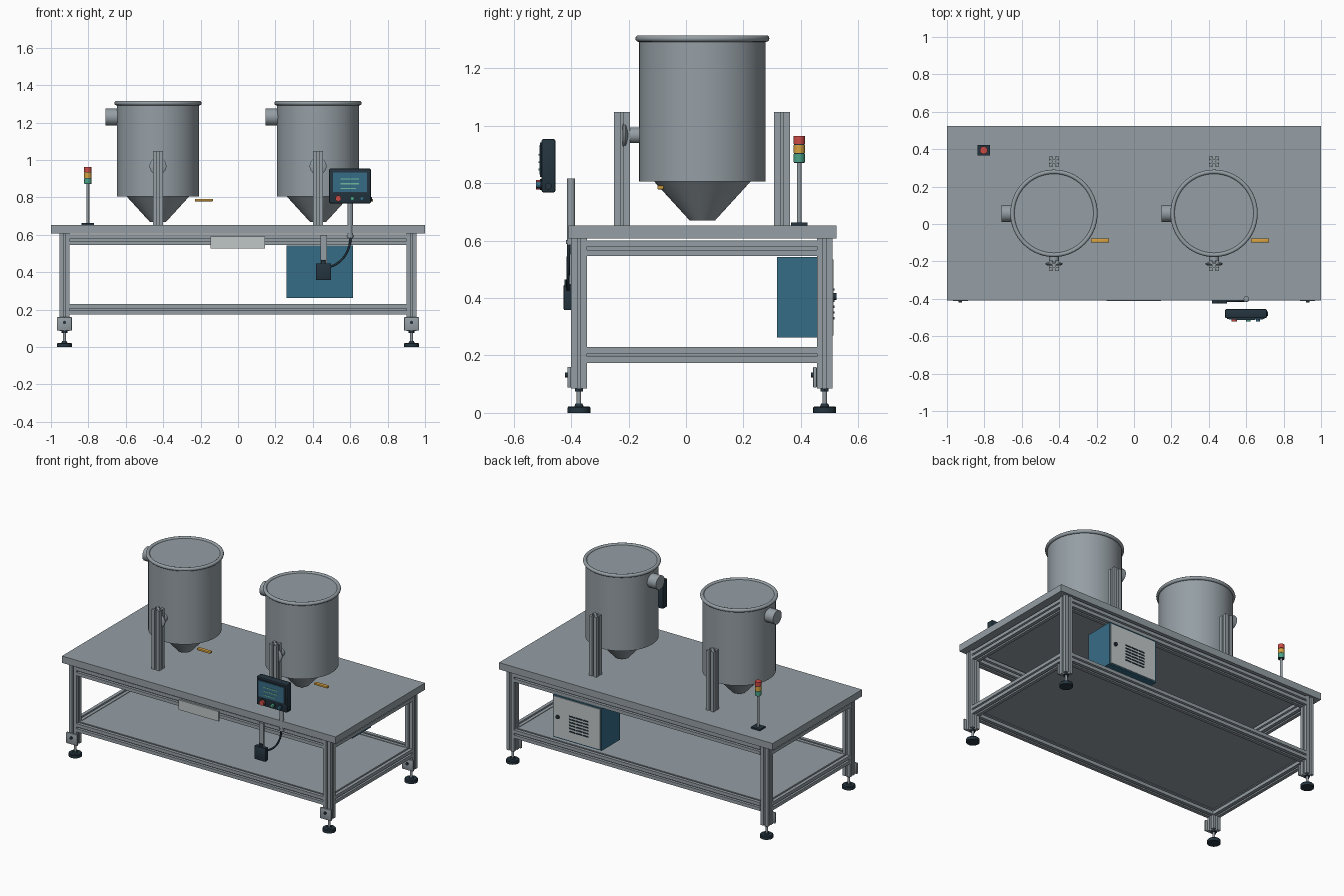
import bpy, bmesh, math
from mathutils import Matrix, Vector

if "Cube" in bpy.data.objects:
    bpy.data.objects.remove(bpy.data.objects["Cube"])


def material(name, rgb):
    m = bpy.data.materials.new(name)
    m.diffuse_color = (*rgb, 1)
    m.use_nodes = True
    m.node_tree.nodes["Principled BSDF"].inputs["Base Color"].default_value = m.diffuse_color
    return m


STEEL = material("steel grey", (0.30, 0.345, 0.375))
DARK = material("dark navy", (0.018, 0.035, 0.05))
BLUE = material("cabinet blue", (0.037, 0.15, 0.24))
LIGHT = material("light grey", (0.53, 0.57, 0.57))
RED = material("red", (0.62, 0.07, 0.06))
YELLOW = material("amber", (0.68, 0.36, 0.05))
GREEN = material("green", (0.07, 0.36, 0.24))
MINT = material("display green", (0.16, 0.50, 0.34))

AXES = {"x": Matrix.Rotation(math.pi / 2, 4, "Y"),
        "y": Matrix.Rotation(-math.pi / 2, 4, "X"),
        "z": Matrix.Identity(4)}


def finish(bm, name, mat):
    """Smooth shading with sharp edges, then make the object."""
    bmesh.ops.recalc_face_normals(bm, faces=bm.faces)
    for f in bm.faces:
        f.smooth = True
    for e in bm.edges:
        e.smooth = e.calc_face_angle(0) < math.radians(32)
    me = bpy.data.meshes.new(name)
    bm.to_mesh(me)
    bm.free()
    me.materials.append(mat)
    ob = bpy.data.objects.new(name, me)
    bpy.context.collection.objects.link(ob)
    return ob


def box(name, x, y, z, mat, bevel=0):
    """Box from (min, max) pairs."""
    bm = bmesh.new()
    bmesh.ops.create_cube(bm, size=1)
    for v in bm.verts:
        v.co = Vector([(a + b) / 2 + c * (b - a) for (a, b), c in zip((x, y, z), v.co)])
    if bevel:
        bmesh.ops.bevel(bm, geom=list(bm.edges), offset=bevel, segments=2,
                        profile=0.5, affect="EDGES")
    return finish(bm, name, mat)


def lathe(name, profile, origin, mat, axis="z", segs=24):
    """Turn (radius, height) points around an axis through origin."""
    bm = bmesh.new()
    rings = []
    for r, h in profile:
        if r == 0:
            rings.append([bm.verts.new((0, 0, h))] * segs)
        else:
            rings.append([bm.verts.new((r * math.cos(2 * math.pi * i / segs),
                                        r * math.sin(2 * math.pi * i / segs), h))
                          for i in range(segs)])
    for a, b in zip(rings, rings[1:]):
        for i in range(segs):
            j = (i + 1) % segs
            bm.faces.new(list(dict.fromkeys((a[i], a[j], b[j], b[i]))))
    bm.transform(Matrix.Translation(origin) @ AXES[axis])
    return finish(bm, name, mat)


def cyl(name, r, length, origin, mat, axis="z", segs=24):
    return lathe(name, [(0, 0), (r, 0), (r, length), (0, length)], origin, mat, axis, segs)


def extrusion(name, start, length, axis, h=0.0275):
    """Slotted aluminium bar with a T-slot on each of its four sides."""
    s, w, lip, d = 0.0055, 0.011, 0.006, 0.016
    side = [(-h, -h), (-s, -h), (-s, lip - h), (-w, lip - h), (-s, d - h),
            (s, d - h), (w, lip - h), (s, lip - h), (s, -h)]
    bm = bmesh.new()
    verts = []
    for k in range(4):
        rot = Matrix.Rotation(k * math.pi / 2, 3, "Z")
        verts += [bm.verts.new(rot @ Vector((x, y, 0))) for x, y in side]
    face = bm.faces.new(verts)
    ext = bmesh.ops.extrude_face_region(bm, geom=[face])
    bmesh.ops.translate(bm, vec=(0, 0, length),
                        verts=[g for g in ext["geom"] if isinstance(g, bmesh.types.BMVert)])
    bm.transform(Matrix.Translation(start) @ AXES[axis])
    return finish(bm, name, STEEL)


# table top and lower shelf
box("table_top", (-1, 1), (-0.41, 0.524), (0.608, 0.653), STEEL)
box("lower_shelf", (-0.91, 0.91), (-0.355, 0.465), (0.212, 0.226), STEEL)

# frame: legs, feet and clamp plates
PX, YF, YB = 0.928, -0.373, 0.483
for sx in (-1, 1):
    for y in (YF, YB):
        x = sx * PX
        extrusion("leg", (x, y, 0.085), 0.523, "z")
        lathe("foot_pad", [(0, 0), (0.04, 0), (0.04, 0.018), (0.036, 0.023), (0.016, 0.023),
                           (0.012, 0.032), (0, 0.032)], (x, y, 0), DARK)
        cyl("foot_stem", 0.008, 0.06, (x, y, 0.028), STEEL, segs=12)
        cyl("foot_nut", 0.016, 0.01, (x, y, 0.075), DARK, segs=6)
        box("clamp_plate", (x - 0.04, x + 0.04), (y - 0.04, y - 0.0275),
            (0.088, 0.16), STEEL, 0.003)
        cyl("clamp_bolt", 0.009, 0.01, (x, y - 0.048, 0.132), DARK, "y", 12)

# frame: long and cross rails
for z in (0.202, 0.5735):
    for y in (YF, YB):
        extrusion("long_rail", (-0.9, y, z), 1.8, "x")
    for sx in (-1, 1):
        extrusion("cross_rail", (sx * PX, YF + 0.0275, z), YB - YF - 0.055, "y")

# hoppers with their supports
for cx in (-0.428, 0.428):
    cy = 0.057
    rim = [(0.222 + 0.0115 * math.cos(a), 1.304 + 0.0115 * math.sin(a))
           for a in [math.radians(-90 + 30 * i) for i in range(10)]]
    lathe("hopper", [(0, 0.67), (0.044, 0.67), (0.168, 0.806), (0.22, 0.806), (0.22, 1.293)]
          + rim + [(0.211, 1.306), (0, 1.306)], (cx, cy, 0), STEEL, segs=64)
    cyl("inlet_pipe", 0.045, 0.08, (cx - 0.28, cy, 1.23), STEEL, "x", 32)
    for y in (-0.223, 0.334):
        extrusion("hopper_post", (cx, y, 0.653), 0.395, "z")
    lathe("pivot_flange", [(0, 0), (0.035, 0), (0.045, 0.006), (0.045, 0.012), (0.027, 0.02),
                           (0.027, 0.065), (0, 0.065)], (cx, -0.222, 0.967), STEEL, "y", 32)
    box("gate_handle", (cx + 0.197, cx + 0.294), (-0.1, -0.077), (0.779, 0.792), YELLOW, 0.003)

# signal tower
TX, TY = -0.803, 0.394
box("tower_base", (TX - 0.033, TX + 0.033), (TY - 0.029, TY + 0.029), (0.653, 0.663), DARK)
cyl("tower_pole", 0.008, 0.212, (TX, TY, 0.662), STEEL, segs=16)
for i, (label, mat) in enumerate((("green", GREEN), ("amber", YELLOW), ("red", RED))):
    cyl(label + "_lamp", 0.02, 0.028, (TX, TY, 0.874 + 0.031 * i), mat)
    cyl("lamp_ring", 0.0185, 0.004, (TX, TY, 0.871 + 0.031 * i), DARK)

# operator panel
box("panel_case", (0.487, 0.71), (-0.503, -0.455), (0.768, 0.954), DARK, 0.006)
box("panel_bezel", (0.498, 0.699), (-0.508, -0.5), (0.822, 0.942), DARK)
box("panel_screen", (0.508, 0.689), (-0.511, -0.505), (0.83, 0.934), BLUE)
for z, x1 in ((0.899, 0.648), (0.873, 0.648), (0.848, 0.63)):
    box("screen_line", (0.547, x1), (-0.513, -0.509), (z - 0.003, z + 0.003), MINT)
for x, r, mat in ((0.536, 0.016, RED), (0.611, 0.011, GREEN), (0.662, 0.011, BLUE)):
    cyl("button_ring", r + 0.003, 0.008, (x, -0.508, 0.795), DARK, "y")
    cyl("button", r, 0.02, (x, -0.522, 0.795), mat, "y")
cyl("panel_side_knob", 0.012, 0.01, (0.706, -0.48, 0.79), DARK, "x", 16)
cyl("panel_pole", 0.014, 0.233, (0.6, -0.4, 0.584), STEEL)
cyl("pole_collar", 0.018, 0.014, (0.6, -0.4, 0.588), STEEL)

# switch box with hanger strip and cable
box("switch_hanger", (0.44, 0.475), (-0.411, -0.4), (0.44, 0.6), STEEL)
box("switch_box", (0.417, 0.498), (-0.426, -0.397), (0.358, 0.447), DARK, 0.004)
cyl("cable_gland", 0.013, 0.02, (0.456, -0.411, 0.445), DARK, segs=12)
curve = bpy.data.curves.new("cable", "CURVE")
curve.dimensions = "3D"
curve.bevel_depth = 0.006
curve.bevel_resolution = 2
sp = curve.splines.new("BEZIER")
sp.bezier_points.add(1)
for p, co, left, right in zip(sp.bezier_points,
                              ((0.602, -0.408, 0.59), (0.495, -0.411, 0.43)),
                              ((0.602, -0.408, 0.62), (0.57, -0.412, 0.455)),
                              ((0.602, -0.41, 0.53), (0.47, -0.411, 0.42))):
    p.co, p.handle_left, p.handle_right = co, left, right
curve.materials.append(DARK)
bpy.context.collection.objects.link(bpy.data.objects.new("cable", curve))

# blank plate on the front rail
box("front_plate", (-0.146, 0.145), (-0.411, -0.4), (0.527, 0.592), LIGHT)

# electrical cabinet with vented door at the back
box("cabinet", (0.26, 0.615), (0.317, 0.51), (0.262, 0.543), BLUE)
box("cabinet_door", (0.268, 0.607), (0.508, 0.514), (0.27, 0.535), LIGHT)
cyl("door_lock", 0.012, 0.012, (0.575, 0.512, 0.405), DARK, "y", 16)
for row in range(6):
    for x in (0.352, 0.402, 0.452):
        z = 0.33 + 0.02 * row
        box("vent_slot", (x, x + 0.043), (0.512, 0.517), (z - 0.004, z + 0.004), DARK)
